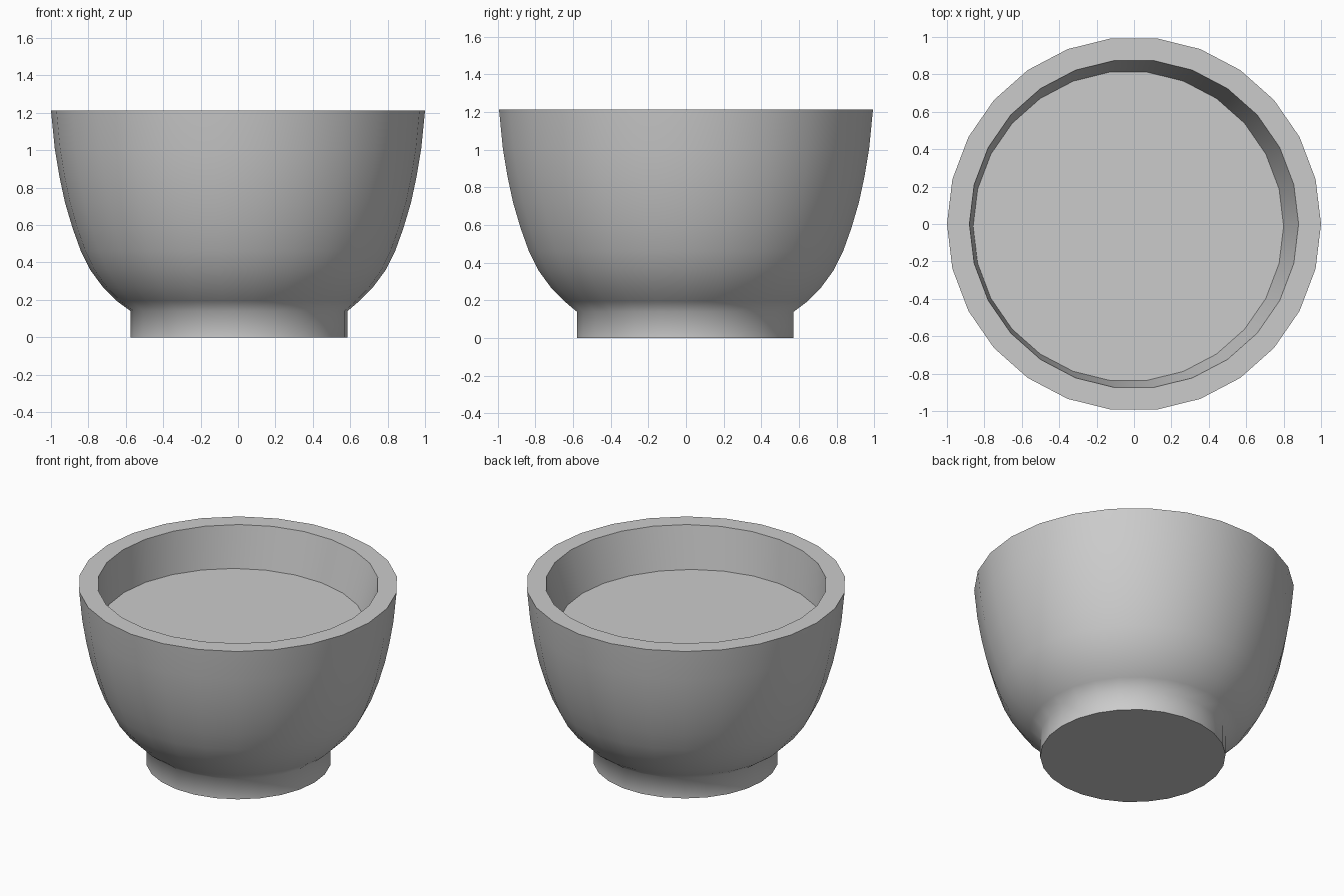
import bpy, bmesh, math

if "Cube" in bpy.data.objects:
    bpy.data.objects.remove(bpy.data.objects["Cube"])

SIDES = 26

# rings of the bowl skin: radius, height, centre x, centre y
RINGS = [
    (0.58, 0.0, 0.006, -0.004),     # foot
    (0.58, 0.14, 0.006, -0.004),
    (0.65, 0.195, 0, 0),            # outer wall
    (0.72, 0.265, 0, 0),
    (0.79, 0.36, 0, 0),
    (0.84, 0.46, 0, 0),
    (0.885, 0.585, 0, 0),
    (0.925, 0.72, 0, 0),
    (0.955, 0.86, 0, 0),
    (0.98, 1.01, 0, 0),
    (1.0, 1.213, 0, 0),             # rim
    (0.88, 1.213, 0, 0),
    (0.83, 0.93, -0.03, -0.012),    # inner floor, slightly off centre
]

bm = bmesh.new()


def ring(r, z, cx, cy):
    return [bm.verts.new((cx + r * math.cos(2 * math.pi * i / SIDES),
                          cy + r * math.sin(2 * math.pi * i / SIDES), z))
            for i in range(SIDES)]


loops = [ring(*p) for p in RINGS]

# walls between neighbouring rings
for a, b in zip(loops, loops[1:]):
    for i in range(SIDES):
        j = (i + 1) % SIDES
        bm.faces.new((a[i], a[j], b[j], b[i]))

# underside and inner floor
bm.faces.new(loops[0][::-1])
bm.faces.new(loops[-1])

mesh = bpy.data.meshes.new("bowl")
bm.to_mesh(mesh)
bm.free()
bowl = bpy.data.objects.new("bowl", mesh)
bpy.context.collection.objects.link(bowl)

# smooth walls, sharp rim and foot edges
bpy.context.view_layer.objects.active = bowl
bowl.select_set(True)
bpy.ops.object.shade_smooth_by_angle(angle=math.radians(60))
